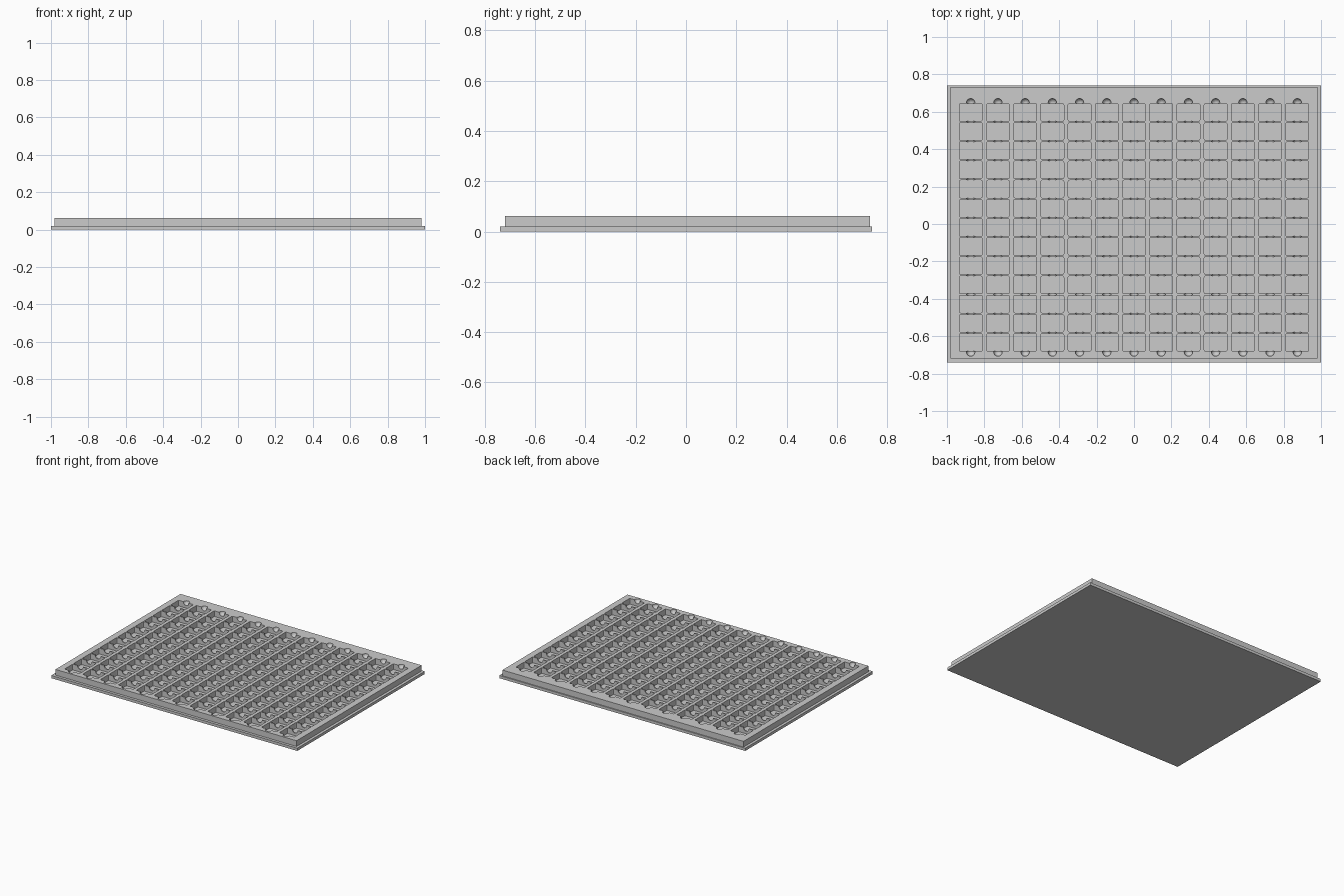
import bpy
import bmesh
from mathutils import Matrix, Vector

if "Cube" in bpy.data.objects:
    bpy.data.objects.remove(bpy.data.objects["Cube"])

COUNT = 13
PITCH_X, PITCH_Y = 0.1455, 0.1025
POCKET_X, POCKET_Y = 0.122, 0.094
CENTRE_Y = -0.018
PLATE_TOP, TRAY_TOP = 0.02, 0.062

grey = bpy.data.materials.new("plain grey")
grey.use_nodes = True
grey.diffuse_color = (0.6, 0.6, 0.6, 1)
grey.node_tree.nodes["Principled BSDF"].inputs["Base Color"].default_value = (0.6, 0.6, 0.6, 1)


def add_box(bm, low, high, corner=0):
    """Add a box, optionally with rounded upright corners."""
    low, high = Vector(low), Vector(high)
    matrix = Matrix.Translation((low + high) / 2) @ Matrix.Diagonal((*(high - low), 1))
    verts = bmesh.ops.create_cube(bm, size=1, matrix=matrix)["verts"]
    if corner:
        edges = {e for v in verts for e in v.link_edges
                 if abs(e.verts[0].co.z - e.verts[1].co.z) > 0.001}
        bmesh.ops.bevel(bm, geom=list(edges), offset=corner, segments=2,
                        profile=0.5, affect='EDGES')


def make_object(name, bm):
    mesh = bpy.data.meshes.new(name)
    bm.to_mesh(mesh)
    bm.free()
    obj = bpy.data.objects.new(name, mesh)
    bpy.context.collection.objects.link(obj)
    mesh.materials.append(grey)
    return obj


def cut(target, cutter):
    """Subtract the cutter, apply the result and discard the cutter."""
    mod = target.modifiers.new("cut", 'BOOLEAN')
    mod.operation = 'DIFFERENCE'
    mod.solver = 'EXACT'
    mod.object = cutter
    bpy.context.view_layer.objects.active = target
    bpy.ops.object.modifier_apply(modifier=mod.name)
    bpy.data.objects.remove(cutter)


# Base plate, which also forms the pocket floors
bm = bmesh.new()
add_box(bm, (-1, -0.74, 0), (1, 0.74, PLATE_TOP))
make_object("base_plate", bm)

# Raised tray block
bm = bmesh.new()
add_box(bm, (-0.98, -0.72, PLATE_TOP), (0.98, 0.732, TRAY_TOP))
tray = make_object("tray_grid", bm)

# Grid of pockets, and round finger notches at the ends of each pocket
pockets, notches = bmesh.new(), bmesh.new()
half = (COUNT - 1) / 2
for col in range(COUNT):
    x = (col - half) * PITCH_X
    for row in range(COUNT):
        y = CENTRE_Y + (row - half) * PITCH_Y
        add_box(pockets, (x - POCKET_X / 2, y - POCKET_Y / 2, PLATE_TOP - 0.01),
                (x + POCKET_X / 2, y + POCKET_Y / 2, TRAY_TOP + 0.02), 0.007)
    for row in range(COUNT + 1):
        y = CENTRE_Y + (row - half - 0.5) * PITCH_Y
        bmesh.ops.create_uvsphere(notches, u_segments=16, v_segments=10, radius=0.023,
                                  matrix=Matrix.Translation((x, y, TRAY_TOP - 0.001)))
cut(tray, make_object("pocket_cutter", pockets))
cut(tray, make_object("notch_cutter", notches))
